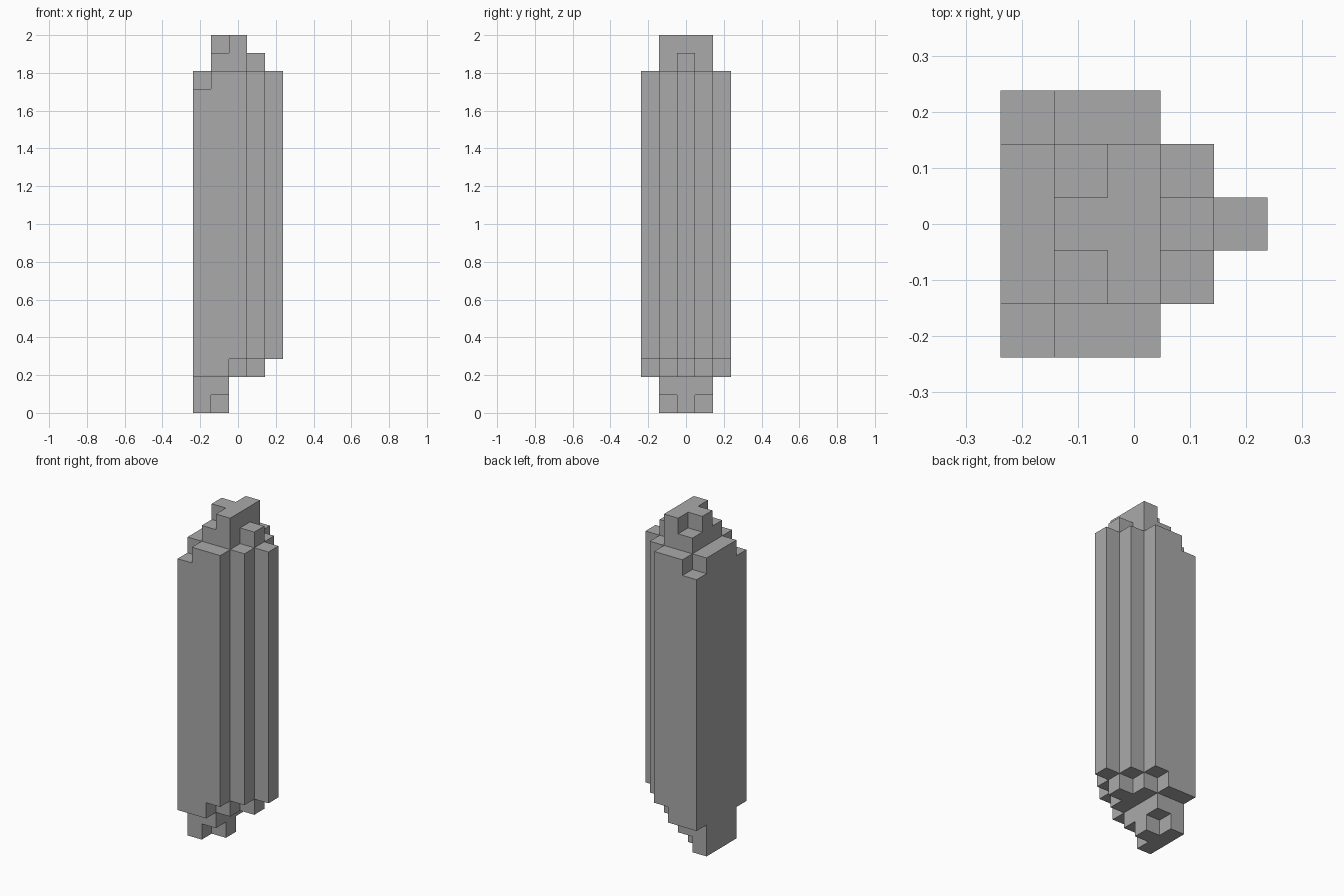
import bpy
import bmesh
import math
from mathutils import Vector

if "Cube" in bpy.data.objects:
    bpy.data.objects.remove(bpy.data.objects["Cube"], do_unlink=True)

HEIGHT, WIDTH = 21, 5
UNIT = 2 / HEIGHT

# Stepped columns: (x cell, y cells out from the middle) -> (bottom, top)
columns = {
    (0, 0): (0, 19), (0, 1): (0, 19), (0, 2): (2, 18),   # flat side
    (1, 0): (0, 21), (1, 1): (1, 20), (1, 2): (2, 19),   # core with notched tips
    (2, 0): (2, 21), (2, 1): (2, 21), (2, 2): (3, 19),
    (3, 0): (2, 20), (3, 1): (3, 19),                    # stepped ridge
    (4, 0): (3, 19),
}

# Fill the cells, mirrored front to back
cells = set()
for (x, out), (bottom, top) in columns.items():
    for y in {2 - out, 2 + out}:
        cells.update((x, y, z) for z in range(bottom, top))

# Keep only the outer faces, so the body is one closed shell
bm = bmesh.new()
points = {}


def point(co):
    key = tuple(round(c) for c in co)
    if key not in points:
        x, y, z = key
        points[key] = bm.verts.new(Vector((x - WIDTH / 2, y - WIDTH / 2, z)) * UNIT)
    return points[key]


for cell in cells:
    for axis in range(3):
        for sign in (-1, 1):
            normal = Vector((0, 0, 0))
            normal[axis] = sign
            if tuple(int(a + b) for a, b in zip(cell, normal)) in cells:
                continue
            side = Vector((0, 0, 0))
            side[(axis + 1) % 3] = 1
            up = normal.cross(side)
            middle = Vector(cell) + Vector((0.5, 0.5, 0.5)) + normal / 2
            corners = ((-1, -1), (1, -1), (1, 1), (-1, 1))
            bm.faces.new([point(middle + side * a / 2 + up * b / 2) for a, b in corners])

# Merge the flat areas
bmesh.ops.dissolve_limit(bm, angle_limit=math.radians(1), verts=bm.verts[:], edges=bm.edges[:])
mesh = bpy.data.meshes.new("stepped_pillar")
bm.to_mesh(mesh)
bm.free()

# Plain grey finish
grey = bpy.data.materials.new("mid_grey")
grey.use_nodes = True
grey.diffuse_color = (0.4, 0.4, 0.4, 1)
grey.node_tree.nodes["Principled BSDF"].inputs["Base Color"].default_value = (0.4, 0.4, 0.4, 1)
mesh.materials.append(grey)

pillar = bpy.data.objects.new("stepped_pillar", mesh)
bpy.context.collection.objects.link(pillar)
